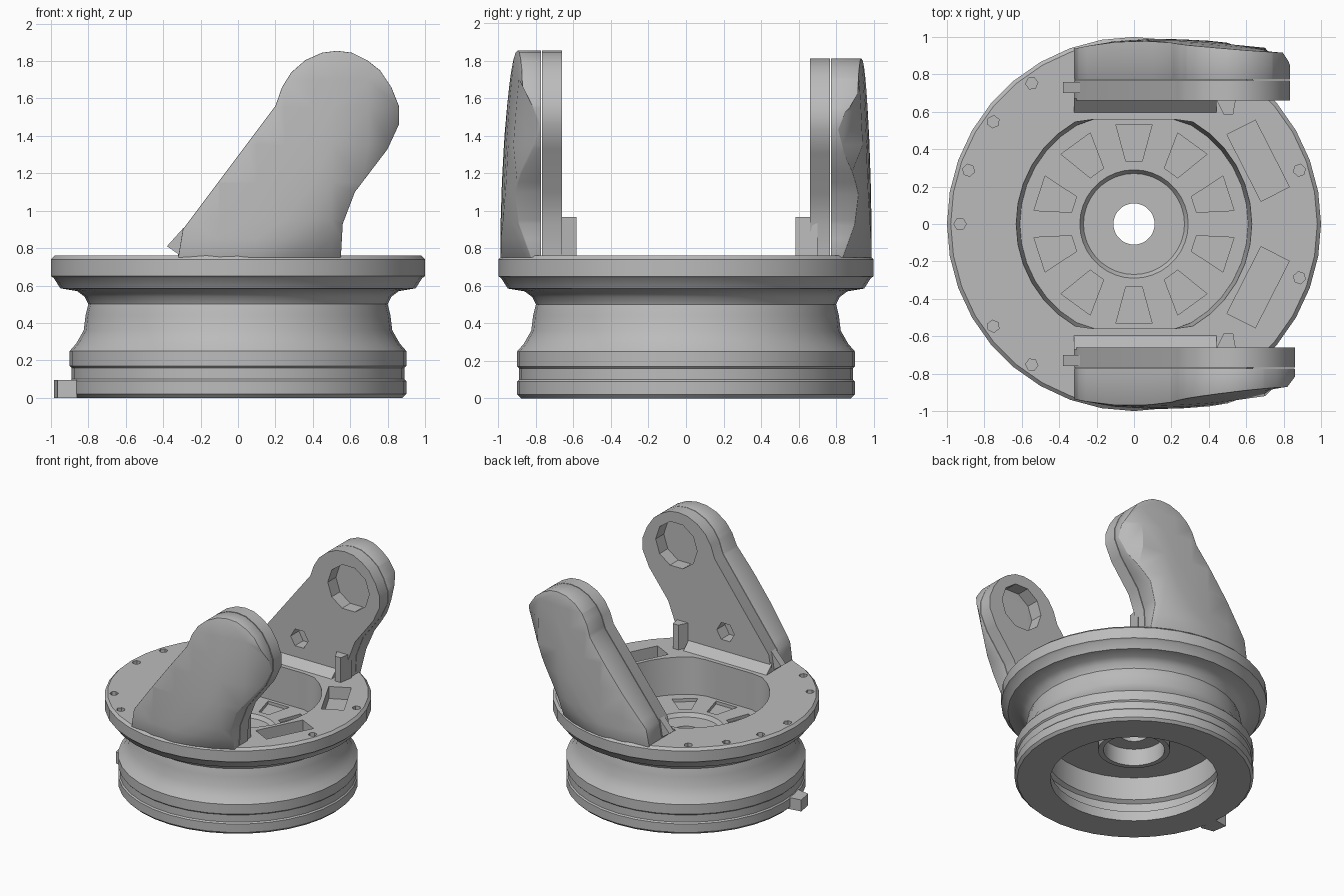
import bpy, bmesh
from math import sin, cos, pi, radians, hypot, sqrt
from mathutils import Vector

if "Cube" in bpy.data.objects:
    bpy.data.objects.remove(bpy.data.objects["Cube"], do_unlink=True)

grey = bpy.data.materials.new("plain grey")
grey.use_nodes = True
COLOUR = (0.5, 0.5, 0.5, 1)
grey.diffuse_color = COLOUR
next(n for n in grey.node_tree.nodes if n.type == 'BSDF_PRINCIPLED').inputs["Base Color"].default_value = COLOUR


def make(name, bm):
    bmesh.ops.recalc_face_normals(bm, faces=bm.faces[:])
    mesh = bpy.data.meshes.new(name)
    bm.to_mesh(mesh)
    bm.free()
    mesh.materials.append(grey)
    ob = bpy.data.objects.new(name, mesh)
    bpy.context.collection.objects.link(ob)
    return ob


def prism(bm, pts, direction):
    """Extrude a closed 3D polygon along a direction."""
    face = bm.faces.new([bm.verts.new(p) for p in pts])
    out = bmesh.ops.extrude_face_region(bm, geom=[face], use_keep_orig=True)
    moved = [g for g in out["geom"] if isinstance(g, bmesh.types.BMVert)]
    bmesh.ops.translate(bm, verts=moved, vec=Vector(direction))


def activate(ob):
    bpy.ops.object.select_all(action='DESELECT')
    ob.select_set(True)
    bpy.context.view_layer.objects.active = ob


def apply_all(ob):
    activate(ob)
    for m in list(ob.modifiers):
        bpy.ops.object.modifier_apply(modifier=m.name)


def cut(ob, bm):
    cutter = make("cutter", bm)
    cutter.hide_render = True
    mod = ob.modifiers.new("cut", 'BOOLEAN')
    mod.operation, mod.solver, mod.object = 'DIFFERENCE', 'EXACT', cutter
    apply_all(ob)
    bpy.data.objects.remove(cutter, do_unlink=True)


def bevel(ob, width):
    mod = ob.modifiers.new("bevel", 'BEVEL')
    mod.width, mod.segments, mod.limit_method = width, 2, 'ANGLE'
    mod.angle_limit = radians(40)
    apply_all(ob)


def smooth(ob):
    activate(ob)
    bpy.ops.object.shade_smooth_by_angle(angle=radians(32))


def polar(r, a, z):
    return (r * cos(a), r * sin(a), z)


# Grooved turned base: outer wall, flange, top recess, centre boss, hollow underside
PROFILE = [(.63, 0), (.88, 0), (.9, .02), (.9, .09), (.89, .1), (.89, .16), (.9, .17), (.9, .25),
           (.865, .29), (.825, .36), (.815, .44), (.8, .5), (.82, .54), (.86, .57), (.95, .585),
           (.985, .64), (1, .65), (1, .74), (.98, .76), (.63, .76), (.61, .46), (.29, .46),
           (.27, .43), (.11, .43), (.11, .39), (.23, .39), (.23, .25), (.27, .25), (.27, .39),
           (.66, .39), (.66, .2), (.69, .18), (.69, .1), (.63, .08)]
SIDES = 36
bm = bmesh.new()
rings = [[bm.verts.new(polar(r, 2 * pi * i / SIDES, z)) for r, z in PROFILE] for i in range(SIDES)]
for i in range(SIDES):
    a, b = rings[i], rings[(i + 1) % SIDES]
    for j in range(len(PROFILE)):
        k = (j + 1) % len(PROFILE)
        bm.faces.new((a[j], b[j], b[k], a[k]))
# Flatten the recess beside the two arms
for v in bm.verts:
    if v.co.z > .45 and hypot(v.co.x, v.co.y) < .64:
        v.co.y = max(-.56, min(.56, v.co.y))
base = make("turned_base", bm)

# Flange slots, small fastener holes and recess floor pockets
bm = bmesh.new()
for side in (-1, 1):
    a = side * radians(27)
    out, along = Vector((cos(a), sin(a), 0)), Vector((-sin(a), cos(a), 0))
    centre = out * .75 + Vector((0, 0, .66))
    prism(bm, [centre + out * u + along * v for u, v in
               ((-.09, -.2), (.08, -.2), (.08, .2), (-.09, .2))], (0, 0, .2))
for deg in (18, 126, 144, 162, 180, 216, 234, 342):
    c = Vector(polar(.93, radians(deg), .73))
    prism(bm, [c + Vector(polar(.033, radians(deg) + k * pi / 3, 0)) for k in range(6)], (0, 0, .1))
for k in range(10):
    a = k * pi / 5 + pi / 10
    prism(bm, [polar(.34, a - .13, .435), polar(.54, a - .18, .435),
               polar(.54, a + .18, .435), polar(.34, a + .13, .435)], (0, 0, .1))
cut(base, bm)
smooth(base)

# Leaning round-headed outline shared by both layers of each arm
OUTLINE = [(-.32, .75), (-.295, .9), (.2, 1.56), (.235, 1.66), (.285, 1.74), (.36, 1.805),
           (.45, 1.845), (.53, 1.855), (.61, 1.845), (.69, 1.805), (.76, 1.75), (.82, 1.66),
           (.86, 1.56), (.86, 1.46), (.8, 1.33), (.625, 1.1), (.56, .93), (.55, .75)]


def arm(word, side, scale, lean, sweep):
    shape = [(x if x < .2 else .2 + (x - .2) * scale, .75 + (z - .75) * scale) for x, z in OUTLINE]

    # Outer shell, curved inwards towards its head and kept inside the flange at its foot
    bm = bmesh.new()
    prism(bm, [(x, side * .772, z) for x, z in shape], (0, side * .2, 0))
    for axis, levels in ((0, (-.1, .1, .25, .4, .5, .7)), (2, (.85, .95, 1.15, 1.35, 1.55, 1.7))):
        normal = Vector((axis == 0, 0, axis == 2))
        for level in levels:
            bmesh.ops.bisect_plane(bm, geom=bm.verts[:] + bm.edges[:] + bm.faces[:],
                                   plane_co=normal * level, plane_no=normal)
    for v in bm.verts:
        if abs(v.co.y) > .9:
            x, rise = v.co.x, v.co.z - .75
            dx, dz = x - .1, rise / 1.1
            y = .99 - (sweep if dx > 0 else .3) * dx * dx - lean * dz * dz
            v.co.y = side * min(y, sqrt(.985 - x * x) + .4 * rise)
    shell = make(word + "_arm_shell", bm)
    bevel(shell, .03)
    smooth(shell)

    # Inner plate with a round head opening and a small lower opening
    bm = bmesh.new()
    prism(bm, [(x, side * .66, z) for x, z in shape], (0, side * .107, 0))
    plate = make(word + "_arm_inner_plate", bm)
    bm = bmesh.new()
    for cx, cz, r, n in ((.55, 1.58 * scale, .19, 10), (.1, .98, .08, 6)):
        prism(bm, [(cx + r * cos(2 * pi * k / n), side * .6, cz + r * sin(2 * pi * k / n))
                   for k in range(n)], (0, side * .25, 0))
    cut(plate, bm)
    smooth(plate)

    # Foot fillet along the plate and upright gusset at its end
    bm = bmesh.new()
    prism(bm, [(-.32, side * y, z) for y, z in ((.59, .755), (.67, .755), (.67, .83))], (.76, 0, 0))
    make(word + "_arm_foot_fillet", bm)
    bm = bmesh.new()
    prism(bm, [(x, side * y, .755) for x, y in ((.44, .665), (.48, .585), (.53, .585), (.55, .7))],
          (0, 0, .21))
    make(word + "_arm_gusset", bm)

    # Pointed toe behind the foot
    bm = bmesh.new()
    prism(bm, [(x, side * .7, z) for x, z in ((-.38, .81), (-.3, .755), (-.29, .91))],
          (0, side * .06, 0))
    make(word + "_arm_toe", bm)


arm("front", -1, 1.0, .065, .14)
arm("back", 1, .96, .04, .1)

# Small tab at the lower edge
bm = bmesh.new()
prism(bm, [(-.985, -.1, 0), (-.965, -.22, 0), (-.86, -.24, 0), (-.86, -.08, 0)], (0, 0, .095))
make("lower_tab", bm)
